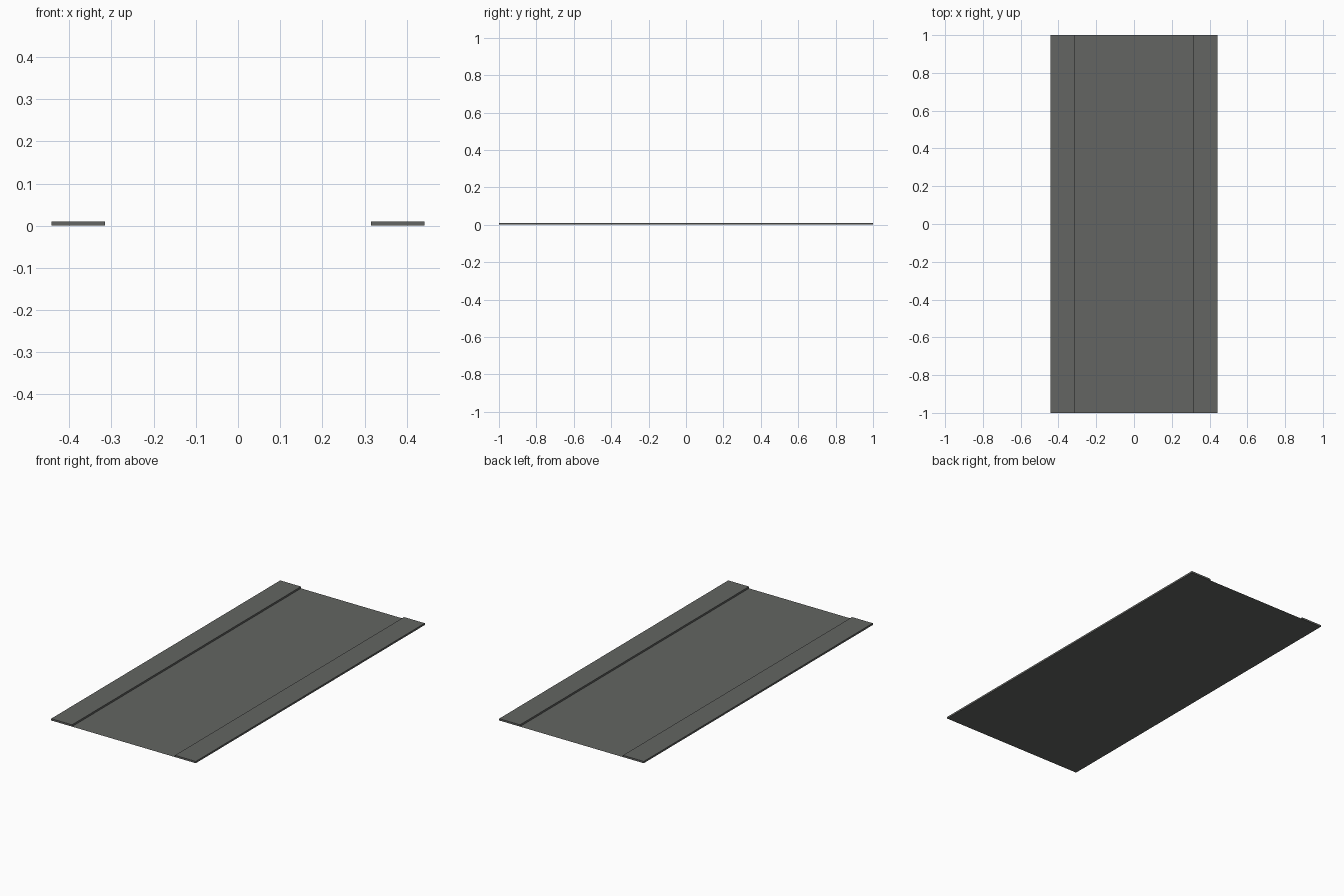
import bpy, bmesh

if "Cube" in bpy.data.objects:
    bpy.data.objects.remove(bpy.data.objects["Cube"])

HALF_LENGTH = 1.0
ROAD_HALF = 0.315
OUTER_HALF = 0.442
KERB_HEIGHT = 0.01

asphalt = bpy.data.materials.new("asphalt_grey")
asphalt.diffuse_color = (0.125, 0.13, 0.122, 1)
asphalt.use_nodes = True
asphalt.node_tree.nodes["Principled BSDF"].inputs["Base Color"].default_value = asphalt.diffuse_color


def add_object(name, bm):
    mesh = bpy.data.meshes.new(name)
    bm.normal_update()
    bm.to_mesh(mesh)
    bm.free()
    mesh.materials.append(asphalt)
    obj = bpy.data.objects.new(name, mesh)
    bpy.context.collection.objects.link(obj)
    return obj


def strip(x0, x1):
    """Flat upward-facing rectangle on the ground, running the full length."""
    bm = bmesh.new()
    corners = [(x0, -HALF_LENGTH), (x1, -HALF_LENGTH), (x1, HALF_LENGTH), (x0, HALF_LENGTH)]
    bm.faces.new([bm.verts.new((x, y, 0)) for x, y in corners])
    return bm


# Road surface: a thin sheet between the pavements
add_object("road_surface", strip(-ROAD_HALF, ROAD_HALF))

# Raised pavement along each side
for side, x0, x1 in (("left", -OUTER_HALF, -ROAD_HALF), ("right", ROAD_HALF, OUTER_HALF)):
    bm = bmesh.new()
    bmesh.ops.create_cube(bm, size=1)
    bmesh.ops.scale(bm, vec=(x1 - x0, 2 * HALF_LENGTH, KERB_HEIGHT), verts=bm.verts)
    bmesh.ops.translate(bm, vec=((x0 + x1) / 2, 0, KERB_HEIGHT / 2), verts=bm.verts)
    add_object(side + "_pavement", bm)
